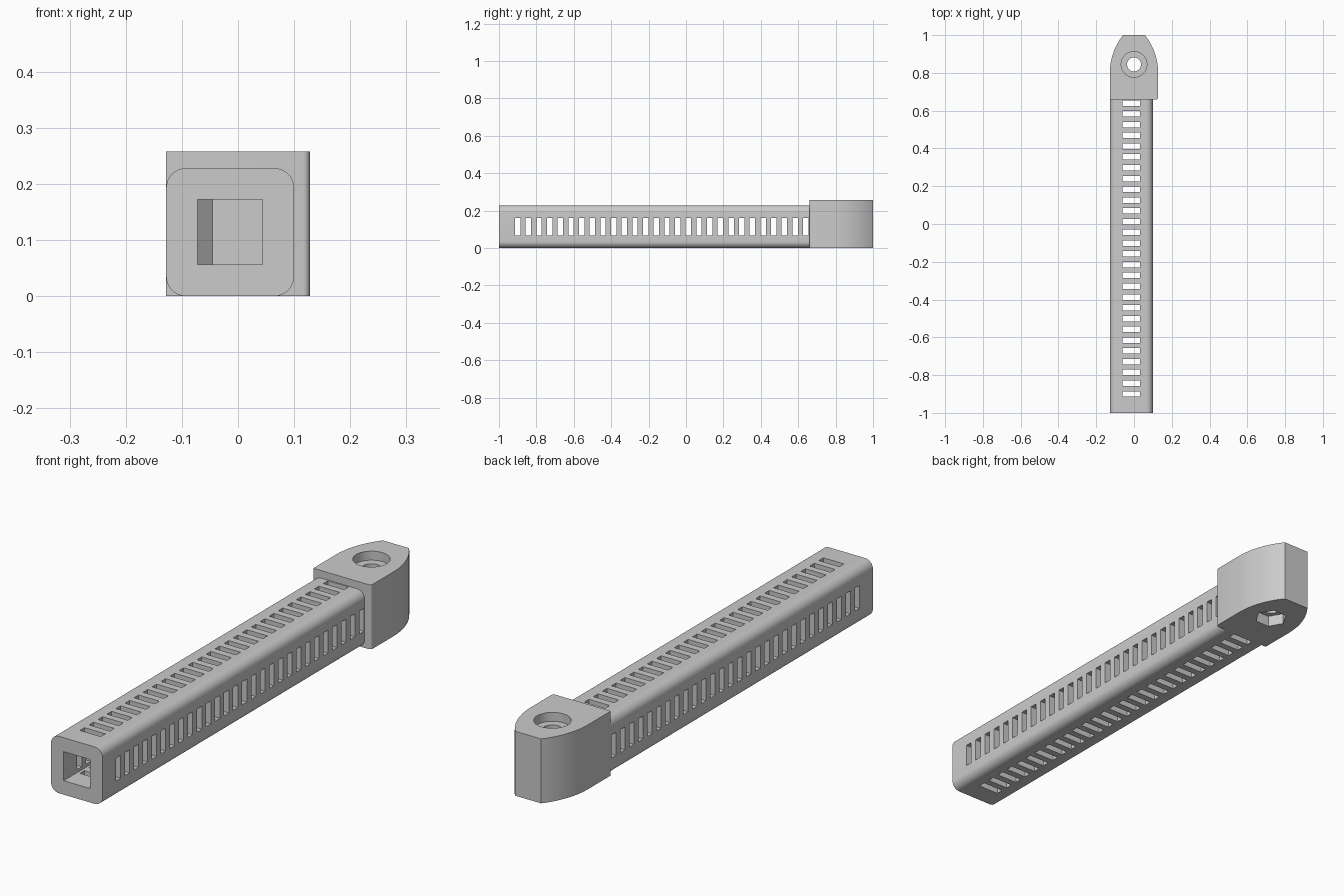
import bpy, bmesh, math

if "Cube" in bpy.data.objects:
    bpy.data.objects.remove(bpy.data.objects["Cube"])

grey = bpy.data.materials.new("plain grey")
grey.use_nodes = True
grey.diffuse_color = (0.6, 0.6, 0.6, 1)
grey.node_tree.nodes["Principled BSDF"].inputs["Base Color"].default_value = (0.6, 0.6, 0.6, 1)


def arc(cx, cy, r, start, end, steps):
    angles = [math.radians(start + (end - start) * i / steps) for i in range(steps + 1)]
    return [(cx + r * math.cos(a), cy + r * math.sin(a)) for a in angles]


def rectangle(x0, x1, y0, y1):
    return [(x0, y0), (x1, y0), (x1, y1), (x0, y1)]


def add_prism(bm, outline, lo, hi, axis="z"):
    """Extrude an outline along z, or along y when it is drawn in x and z."""
    def place(p, h):
        return (p[0], p[1], h) if axis == "z" else (p[0], h, p[1])
    rings = [[bm.verts.new(place(p, h)) for p in outline] for h in (lo, hi)]
    faces = [bm.faces.new(ring) for ring in rings]
    for i in range(len(outline)):
        j = (i + 1) % len(outline)
        faces.append(bm.faces.new((rings[0][i], rings[0][j], rings[1][j], rings[1][i])))
    bmesh.ops.recalc_face_normals(bm, faces=faces)


def make_object(name, *prisms):
    bm = bmesh.new()
    for prism in prisms:
        add_prism(bm, *prism)
    mesh = bpy.data.meshes.new(name)
    bm.to_mesh(mesh)
    bm.free()
    obj = bpy.data.objects.new(name, mesh)
    obj.data.materials.append(grey)
    bpy.context.collection.objects.link(obj)
    return obj


def select_only(obj):
    bpy.ops.object.select_all(action="DESELECT")
    obj.select_set(True)
    bpy.context.view_layer.objects.active = obj


def cut(obj, *prisms):
    cutter = make_object("cutter", *prisms)
    cutter.hide_render = True
    mod = obj.modifiers.new("cut", "BOOLEAN")
    mod.operation, mod.solver, mod.object = "DIFFERENCE", "EXACT", cutter
    select_only(obj)
    bpy.ops.object.modifier_apply(modifier=mod.name)
    bpy.data.objects.remove(cutter)


# Shared dimensions
LEFT, RIGHT, TUBE_TOP, JOIN = -0.128, 0.1, 0.228, 0.659
MID_X, MID_Z = (LEFT + RIGHT) / 2, TUBE_TOP / 2
BORE, SLOT, THIN = 0.058, 0.046, 0.0145

# Rounded square tube
R = 0.035
profile = (arc(RIGHT - R, TUBE_TOP - R, R, 0, 90, 8) + arc(LEFT + R, TUBE_TOP - R, R, 90, 180, 8)
           + arc(LEFT + R, R, R, 180, 270, 8) + arc(RIGHT - R, R, R, 270, 360, 8))
tube = make_object("slotted_tube", (profile, -1, JOIN, "y"))

# Square bore, then the rows of slots through all four walls
bore = rectangle(MID_X - BORE, MID_X + BORE, MID_Z - BORE, MID_Z + BORE)
cut(tube, (bore, -1.1, JOIN + 0.1, "y"))
centres = [-0.9 + 0.05704 * i for i in range(28)]
upright = rectangle(MID_X - SLOT, MID_X + SLOT, -THIN, THIN)
cut(tube, *[([(x, y + c) for x, y in upright], -0.1, 0.4, "z") for c in centres])
sideways = rectangle(-0.3, 0.3, MID_Z - SLOT, MID_Z + SLOT)
cut(tube, *[(sideways, c - THIN, c + THIN, "y") for c in centres])

# Tapered end block with a flat tip
W, F, SIDE_R, SIDE_Y = 0.128, 0.012, 0.32, 0.8
tip_angle = math.degrees(math.asin((1 - SIDE_Y) / SIDE_R))
right_side = arc(W - SIDE_R, SIDE_Y, SIDE_R, 0, tip_angle, 14)
left_side = [(-x, y) for x, y in reversed(right_side)]
outline = ([(-W, JOIN)] + arc(W - F, JOIN + F, F, 270, 360, 5) + right_side + left_side)
block = make_object("end_block", (outline, 0, 0.258, "z"))

# Bolt hole, round counterbore on top, hexagonal pocket underneath
HOLE_Y = 0.845
cut(block, (arc(0, HOLE_Y, 0.037, 0, 354, 59), -0.1, 0.4, "z"))
cut(block, (arc(0, HOLE_Y, 0.068, 0, 354, 59), 0.222, 0.4, "z"))
cut(block, (arc(0, HOLE_Y, 0.063, 0, 300, 5), -0.1, 0.045, "z"))

# Sloped end of the bore inside the block
pocket = [(MID_X - BORE, JOIN - 0.05), (MID_X + BORE, JOIN - 0.05), (MID_X + BORE, JOIN + 0.03),
          (MID_X - BORE + 0.027, JOIN + 0.03), (MID_X - BORE, JOIN + 0.003)]
cut(block, (pocket, MID_Z - BORE, MID_Z + BORE, "z"))

for obj in (tube, block):
    select_only(obj)
    bpy.ops.object.shade_smooth_by_angle(angle=math.radians(25))
